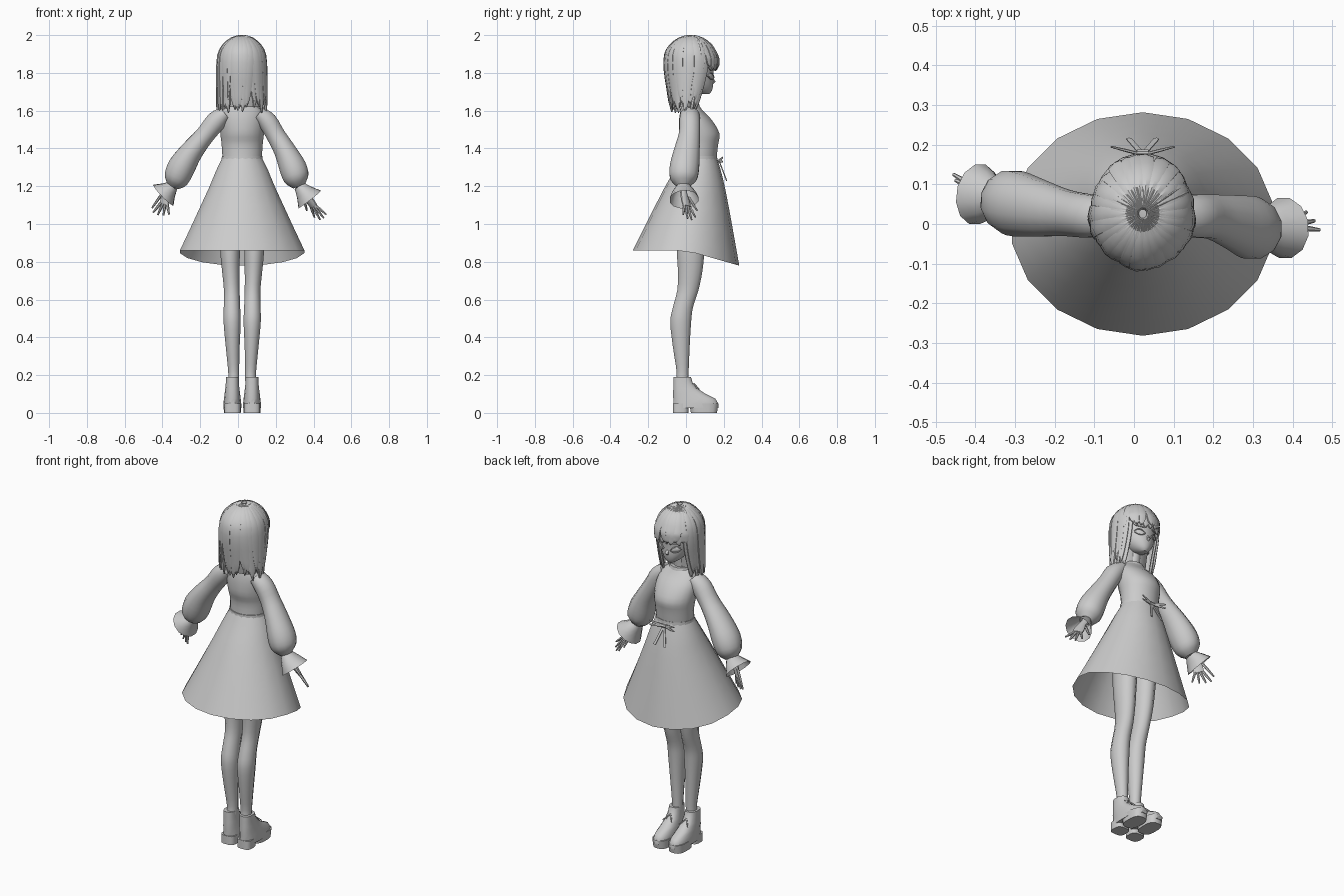
import bpy, math, random
from mathutils import Vector

random.seed(4)
if "Cube" in bpy.data.objects:
    bpy.data.objects.remove(bpy.data.objects["Cube"])

grey = bpy.data.materials.new("plain_grey")
grey.use_nodes = True
grey.diffuse_color = (0.6, 0.6, 0.6, 1)
grey.node_tree.nodes["Principled BSDF"].inputs["Base Color"].default_value = (0.6, 0.6, 0.6, 1)

X, Y, Z = Vector((1, 0, 0)), Vector((0, 1, 0)), Vector((0, 0, 1))
CX = 0.022  # body centre line


def smooth_path(st, n):
    """Catmull-Rom resampling of the stations."""
    out = []
    for i in range(len(st) - 1):
        a, b, c, d = st[max(i - 1, 0)], st[i], st[i + 1], st[min(i + 2, len(st) - 1)]
        for k in range(n):
            t = k / n
            out.append([0.5 * (2 * q + (r - p) * t + (2 * p - 5 * q + 4 * r - s) * t * t
                               + (3 * q - p - 3 * r + s) * t ** 3) for p, q, r, s in zip(a, b, c, d)])
    return out + [list(st[-1])]


def loft(name, st, hint=X, axis=None, sides=12, n=1, caps=True, square=1.0):
    """Skin elliptical rings (x, y, z, half width along hint, other half width)."""
    st = smooth_path(st, n) if n > 1 else st
    pts = [Vector(s[:3]) for s in st]
    verts, faces = [], []
    for i, s in enumerate(st):
        t = axis or (pts[min(i + 1, len(st) - 1)] - pts[max(i - 1, 0)]).normalized()
        u = (hint - t * hint.dot(t)).normalized()
        w = t.cross(u)
        for k in range(sides):
            c, q = (f(math.tau * (k + 0.5) / sides) for f in (math.cos, math.sin))
            c, q = (math.copysign(abs(e) ** square, e) for e in (c, q))
            verts.append(pts[i] + u * c * s[3] + w * q * s[4])
    for i in range(len(st) - 1):
        for k in range(sides):
            j = (k + 1) % sides
            faces.append((i * sides + k, i * sides + j, (i + 1) * sides + j, (i + 1) * sides + k))
    if caps:
        faces.append(tuple(reversed(range(sides))))
        faces.append(tuple(range((len(st) - 1) * sides, len(st) * sides)))
    me = bpy.data.meshes.new(name)
    me.from_pydata(verts, [], faces)
    me.materials.append(grey)
    for p in me.polygons:
        p.use_smooth = True
    me.set_sharp_from_angle(angle=math.radians(40))
    ob = bpy.data.objects.new(name, me)
    bpy.context.collection.objects.link(ob)
    return ob


def column(name, rings, x=CX, **kw):
    """Horizontal rings (z, y, half x, half y) stacked along z."""
    flip = rings[0][0] > rings[-1][0]
    rings = rings[::-1] if flip else rings
    return loft(name, [(x, y, z, a, b) for z, y, a, b in rings], axis=Z, **kw)


def rod(name, a, b, w, t=None, hint=X, tip=0.6):
    t = t or w
    return loft(name, [(*a, w, t), (*(Vector(a) * 0.5 + Vector(b) * 0.5), w, t),
                       (*b, w * tip, t * tip)], hint=hint, sides=6)


# Dress: bodice, neck edge, belt and open skirt with dipping hem
column("bodice", [(1.34, .07, .105, .092), (1.42, .075, .11, .096), (1.48, .07, .117, .108),
                  (1.55, .05, .12, .088), (1.6, .03, .105, .06), (1.63, .022, .065, .046)], sides=20, n=3)
column("neck_edge", [(1.615, .025, .07, .05), (1.64, .025, .056, .044)], sides=16)
column("belt", [(1.34, .07, .11, .097), (1.36, .07, .109, .096)], sides=20)
skirt = column("skirt", [(1.35, .07, .107, .095), (1.28, .062, .142, .125), (1.19, .048, .18, .163),
                         (1.0, .02, .268, .232), (.86, 0, .335, .282)], sides=18, n=2, caps=False)
for v in skirt.data.vertices:
    v.co.z -= .08 * (1.35 - v.co.z) / .49 * max(0, v.co.y) / .28

# Waist bow
knot = (CX, .175, 1.335)
rod("bow_knot", (CX - .014, .178, 1.335), (CX + .014, .178, 1.335), .01, hint=Z, tip=1)
for s in (-1, 1):
    for dz in (-.006, .018):
        rod("bow_loop", knot, (CX + s * .08, .195, 1.335 + dz), .007, .004, hint=Z)
    rod("bow_tail", knot, (CX + s * .035, .215, 1.23), .008, .003, tip=1)

# Neck and head
column("neck", [(1.58, .015, .045, .04), (1.65, .02, .034, .034), (1.74, .03, .036, .04)])
column("head", [(1.688, .105, .015, .018), (1.705, .085, .042, .052), (1.74, .063, .073, .082),
                (1.79, .045, .096, .1), (1.86, .035, .108, .113), (1.93, .03, .09, .1),
                (1.975, .03, .05, .055)], sides=20, n=3)
loft("nose", [(CX, .13, 1.785, .006, .004), (CX, .148, 1.752, .01, .01), (CX, .138, 1.74, .006, .004)], sides=8)
rod("mouth", (CX - .016, .134, 1.722), (CX + .016, .134, 1.722), .003, hint=Z)

for s in (-1, 1):
    # Eyes, lashes and ears
    eye = [(CX + s * d, y, z, h, .004) for d, y, z, h in
           ((.022, .144, 1.776, .004), (.04, .138, 1.78, .014), (.06, .126, 1.783, .013), (.074, .113, 1.785, .003))]
    loft("eye", eye, hint=Z, sides=8)
    for low, name in ((.015, "upper_lash"), (-.014, "lower_lash")):
        loft(name, [(x, y + .003, z + low * (h > .01), .0025, .004) for x, y, z, h, _ in eye],
             hint=Z, sides=6, n=2)
    rod("eyebrow", (CX + s * .025, .147, 1.815), (CX + s * .07, .125, 1.82), .004, hint=Z)
    column("ear", [(1.75, .02, .008, .01), (1.775, .015, .013, .02), (1.8, .01, .012, .02)], x=CX + s * .097)

    # Legs
    legs = [(.17, -.02, .045, .03, .034), (.22, -.018, .045, .03, .033), (.35, -.025, .05, .038, .046),
            (.48, -.028, .053, .047, .057), (.56, -.016, .054, .045, .055), (.65, .01, .055, .043, .058),
            (.75, .022, .06, .048, .067), (.86, .025, .064, .054, .076), (1.1, .035, .066, .062, .09)]
    loft("leg", [(CX + s * o, y, z, a, b) for z, y, o, a, b in legs], axis=Z, sides=12, n=3)

    # Platform shoes with separate heel, collar and laces
    fx = CX + s * .052
    column("shoe_heel", [(0, -.028, .043, .042), (.05, -.028, .043, .042)], x=fx, square=.6, sides=16)
    column("shoe_forefoot", [(0, .095, .045, .07), (.05, .095, .048, .078)], x=fx, square=.7, sides=16)
    column("shoe_upper", [(.025, .052, .048, .121), (.05, .052, .048, .121), (.075, .044, .045, .113),
                          (.1, .018, .042, .088), (.13, -.004, .038, .064), (.16, -.016, .035, .052),
                          (.19, -.02, .034, .047)], x=fx, square=.8, sides=16)
    for k in range(3):
        y, z = .035 + .02 * k, .15 - .022 * k
        rod("lace", (fx - .022, y, z - .004), (fx + .022, y, z + .004), .004)
    for d in (-.03, .03):
        rod("lace_end", (fx, .04, .155), (fx + d, .07, .125), .004)


# Sleeves: puffed, gathered at the wrist, with a flared frill
def arm(label, sleeve, wrist, frill, tips):
    loft(label + "_sleeve", sleeve, hint=Y, sides=12, n=3)
    w, f = Vector(wrist), Vector(frill)
    m = w.lerp(f, .5)
    loft(label + "_frill", [(*w, .034, .03), (*m, .062, .05), (*f, .078, .078)],
         hint=Y, sides=12, n=2, caps=False)
    # Hand: palm with thumb first, then four fingers
    across = Vector(tips[-1]) - Vector(tips[0])
    base = w.lerp(f, .55)
    mid = sum((Vector(t) for t in tips[1:]), Vector()) / 4
    palm = base.lerp(mid, .55)
    loft(label + "_palm", [(*w, .022, .018), (*base, .021, .016), (*base.lerp(palm, .6), .03, .013),
                           (*palm, .028, .01)], hint=across, sides=10)
    for k, t in enumerate(tips):
        root = base.lerp(palm, .35 if k == 0 else .9) + across.normalized() * (.013 * (k - 2.4))
        rod(label + ("_finger" if k else "_thumb"), root, t, .0075, hint=across)


arm("right",
    [(-.07, .02, 1.585, .05, .04), (-.115, .02, 1.545, .056, .055), (-.175, .028, 1.47, .06, .052),
     (-.245, .04, 1.385, .075, .062), (-.3, .052, 1.3, .084, .075), (-.328, .06, 1.235, .072, .066),
     (-.345, .065, 1.2, .034, .034)],
    (-.343, .065, 1.203), (-.395, .075, 1.153),
    [(-.455, .125, 1.085), (-.45, .11, 1.06), (-.425, .095, 1.048), (-.395, .075, 1.045), (-.365, .05, 1.05)])
arm("left",
    [(.11, .02, 1.585, .05, .04), (.155, .02, 1.545, .056, .052), (.2, .018, 1.47, .058, .052),
     (.25, .005, 1.385, .07, .06), (.29, -.008, 1.3, .08, .074), (.31, -.014, 1.24, .072, .068),
     (.325, -.015, 1.2, .034, .034)],
    (.323, -.015, 1.203), (.38, -.01, 1.13),
    [(.365, .06, 1.07), (.405, .05, 1.035), (.435, .03, 1.022), (.455, .008, 1.03), (.468, -.015, 1.05)])


# Hair: tapered locks running from the crown over the skull
def lock(name, phi, end, width, lift, twist):
    st = []
    heights = [(math.sin(q), 1.85 + .143 * math.cos(q)) for q in (.1, .45, .85, 1.25)]
    z0 = heights[-1][1]
    heights += [(1, z0 + (end - z0) * f) for f in (.3, .6, .85, 1)]
    for i, (r, z) in enumerate(heights):
        f = i / 7
        p = phi + twist * f * f
        low = min(1, max(0, (1.85 - z) / .25))
        ax, ay, cy = .121 + lift, .133 + lift - .062 * low, .026 - .024 * low
        if phi_front(phi) < .95:
            ay, cy = .133 + lift, .026
        w = width * (.25 + .75 * r) * (1, 1, 1, 1, 1, .9, .6, .12)[i]
        st.append((CX + ax * r * math.sin(p), cy + ay * r * math.cos(p), z, w, .009 * (.4 if i == 7 else 1)))
    loft(name, st, hint=Vector((math.cos(phi), -math.sin(phi), 0)), sides=6, n=2)


def phi_front(phi):
    return abs((phi + math.pi) % math.tau - math.pi)


column("under_hair", [(1.62, -.01, .1, .052), (1.7, -.015, .108, .068), (1.8, -.012, .115, .088),
                      (1.88, -.005, .108, .105)], sides=16)
for layer in range(2):
    count = 26
    for k in range(count):
        phi = math.tau * (k + .5 * layer) / count
        front = phi_front(phi) < .95
        end = random.uniform(1.805, 1.84) if front else random.uniform(1.585, 1.65)
        lock("fringe_lock" if front else "hair_lock", phi, end, .022 if front else .024,
             .006 * layer + random.uniform(-.003, .003), random.uniform(-.2, .2))
for s in (-1, 1):
    lock("long_side_lock", s * 1.15, 1.54, .013, .003, s * .1)
    lock("short_side_lock", s * 1.0, 1.66, .011, .002, s * .12)
